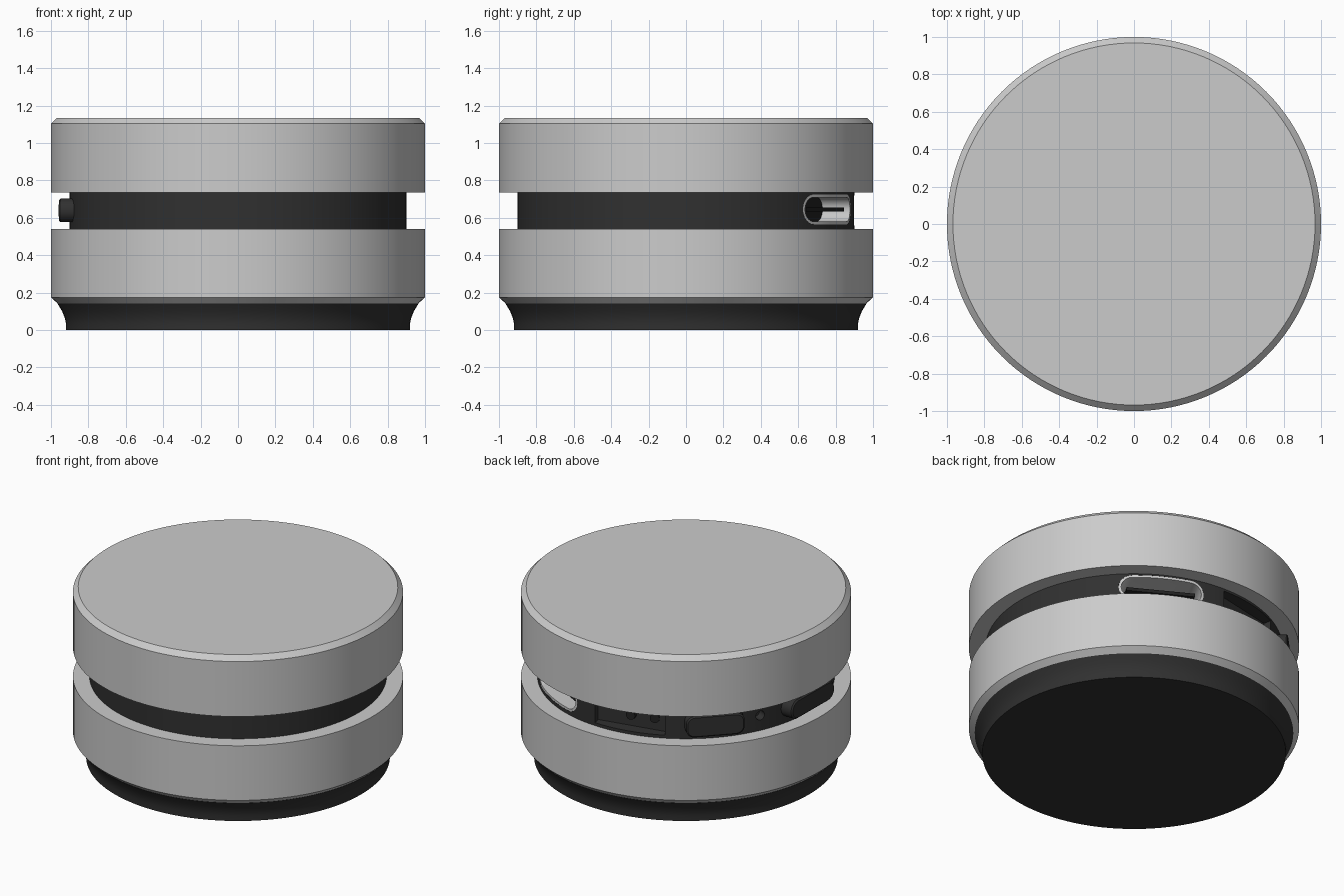
import bpy, bmesh
from math import sin, cos, pi, radians
from mathutils import Vector

if "Cube" in bpy.data.objects:
    bpy.data.objects.remove(bpy.data.objects["Cube"])

MID = 0.64  # centre height of the port band


def material(name, v):
    m = bpy.data.materials.new(name)
    m.diffuse_color = (v, v, v, 1)
    m.use_nodes = True
    m.node_tree.nodes["Principled BSDF"].inputs["Base Color"].default_value = m.diffuse_color
    return m


dark = material("dark_plastic", 0.03)
black = material("port_black", 0.015)


def finish(name, bm, mat=None):
    bmesh.ops.recalc_face_normals(bm, faces=bm.faces)
    me = bpy.data.meshes.new(name)
    bm.to_mesh(me)
    bm.free()
    ob = bpy.data.objects.new(name, me)
    bpy.context.collection.objects.link(ob)
    if mat:
        me.materials.append(mat)
    return ob


def activate(ob):
    bpy.ops.object.select_all(action='DESELECT')
    ob.select_set(True)
    bpy.context.view_layer.objects.active = ob


def smooth(ob):
    activate(ob)
    bpy.ops.object.shade_smooth_by_angle(angle=radians(25))


def lathe(name, profile, mat=None, n=128):
    """Closed solid of revolution from (radius, z) points, bottom to top."""
    bm = bmesh.new()
    rings = [[bm.verts.new((r * cos(2 * pi * i / n), r * sin(2 * pi * i / n), z))
              for i in range(n)] for r, z in profile]
    for a, b in zip(rings, rings[1:]):
        for i in range(n):
            j = (i + 1) % n
            bm.faces.new((a[i], a[j], b[j], b[i]))
    bm.faces.new(rings[0])
    bm.faces.new(rings[-1])
    return finish(name, bm, mat)


def block(name, deg, w, h, corner, r0, r1, mat=None, z=MID, bevel=0):
    """Rounded-rectangle prism pointing outward at an angle round the band."""
    a = radians(deg)
    out, side = Vector((cos(a), sin(a), 0)), Vector((-sin(a), cos(a), 0))
    pts = []
    for q, (sx, sz) in enumerate(((1, 1), (-1, 1), (-1, -1), (1, -1))):
        cx, cz = sx * (w / 2 - corner), sz * (h / 2 - corner)
        for k in range(9 if corner else 1):
            t = (q + k / 8) * pi / 2
            pts.append((cx + corner * cos(t), cz + corner * sin(t)))
    if corner and abs(corner * 2 - h) < 1e-4:  # drop doubled points on capsules
        pts = [p for i, p in enumerate(pts)
               if (Vector(p) - Vector(pts[i - 1])).length > 1e-4]
    bm = bmesh.new()

    def ring(r, s):
        return [bm.verts.new(out * r + side * u * (1 - 2 * s / w)
                             + Vector((0, 0, z + v * (1 - 2 * s / h)))) for u, v in pts]
    rings = [ring(r0, 0), ring(r1 - bevel, 0)]
    if bevel:
        rings.append(ring(r1, bevel))
    for p, q in zip(rings, rings[1:]):
        for i in range(len(pts)):
            j = (i + 1) % len(pts)
            bm.faces.new((p[i], p[j], q[j], q[i]))
    bm.faces.new(rings[0])
    bm.faces.new(rings[-1])
    return finish(name, bm, mat)


def boolean(ob, tool, op='DIFFERENCE'):
    activate(ob)
    m = ob.modifiers.new("cut", 'BOOLEAN')
    m.operation, m.object, m.solver = op, tool, 'EXACT'
    bpy.ops.object.modifier_apply(modifier=m.name)
    bpy.data.objects.remove(tool)


# Flared foot and the two stacked discs
smooth(lathe("base_foot", [(0.92, 0), (0.92, 0.035), (0.926, 0.065),
                           (0.94, 0.1), (0.965, 0.141)], dark))
smooth(lathe("lower_disc", [(0.962, 0.14), (1, 0.175), (1, 0.54)]))
smooth(lathe("upper_disc", [(1, 0.735), (1, 1.103), (0.968, 1.135)]))

# Recessed dark core with its port pockets
core_profile = [(0.9, 0.53), (0.9, 0.745)]
core = lathe("core_band", core_profile, dark)
boolean(core, block("cut_slot", 61, 0.526, 0.16, 0.08, 0.69, 1.1, z=0.645))
boolean(core, block("cut_panel", 102, 0.46, 0.16, 0, 0.82, 1.1))
boolean(core, block("cut_pinhole", 155, 0.06, 0.06, 0.03, 0.84, 1.1))
smooth(core)

# Wide slot: metal lining trimmed to the core curve, with a centre tongue
lining = block("slot_lining", 61, 0.525, 0.159, 0.0795, 0.692, 1.1, z=0.645)
boolean(lining, lathe("trim", core_profile), 'INTERSECT')
boolean(lining, block("cut_inner", 61, 0.495, 0.13, 0.065, 0.6, 1.2, z=0.645))
smooth(lining)
block("slot_floor", 61, 0.5, 0.135, 0.0675, 0.685, 0.697, black, z=0.645)
block("slot_tongue", 61, 0.42, 0.022, 0, 0.69, 0.85, black, z=0.645)

# Two round indicators in the recessed panel
for i, d in enumerate((101.5, 112)):
    smooth(block(f"panel_indicator_{i + 1}", d, 0.06, 0.06, 0.03, 0.78, 0.845, black))

# Raised connector and push button
smooth(block("raised_connector", 136, 0.36, 0.14, 0.05, 0.8, 0.945, dark, bevel=0.008))
smooth(block("side_button", 179, 0.44, 0.125, 0.06, 0.8, 0.955, dark, bevel=0.008))
